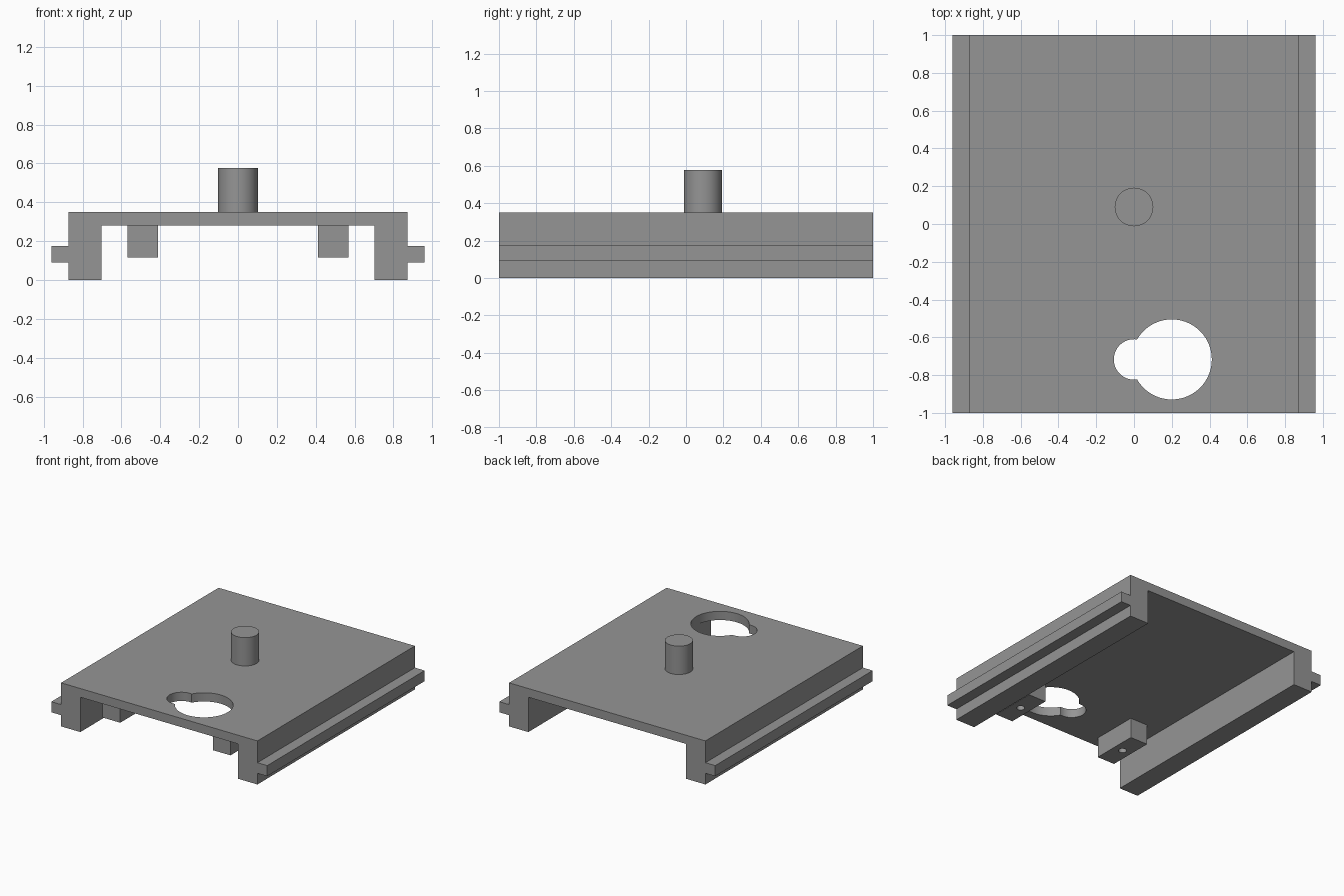
import bpy, bmesh, math

if "Cube" in bpy.data.objects:
    bpy.data.objects.remove(bpy.data.objects["Cube"])

grey = bpy.data.materials.new("plain grey")
grey.diffuse_color = (0.3, 0.3, 0.3, 1)
grey.use_nodes = True
grey.node_tree.nodes["Principled BSDF"].inputs["Base Color"].default_value = grey.diffuse_color


def finish(name, bm):
    bmesh.ops.recalc_face_normals(bm, faces=bm.faces[:])
    mesh = bpy.data.meshes.new(name)
    bm.to_mesh(mesh)
    bm.free()
    mesh.materials.append(grey)
    ob = bpy.data.objects.new(name, mesh)
    bpy.context.collection.objects.link(ob)
    return ob


def prism(name, pts, place, shift):
    """Extrude a closed outline; place maps a 2D point to 3D."""
    bm = bmesh.new()
    face = bm.faces.new([bm.verts.new(place(a, b)) for a, b in pts])
    ext = bmesh.ops.extrude_face_region(bm, geom=[face])
    bmesh.ops.translate(bm, vec=shift,
                        verts=[v for v in ext["geom"] if isinstance(v, bmesh.types.BMVert)])
    return finish(name, bm)


def arc(cx, cy, r, a0, a1, n):
    return [(cx + r * math.cos(a0 + (a1 - a0) * i / n),
             cy + r * math.sin(a0 + (a1 - a0) * i / n)) for i in range(n + 1)]


def cylinder(name, x, y, r, z0, z1, n=48):
    pts = arc(x, y, r, 0, 2 * math.pi, n)[:-1]
    return prism(name, pts, lambda a, b: (a, b, z0), (0, 0, z1 - z0))


def smooth(ob):
    bpy.ops.object.select_all(action='DESELECT')
    ob.select_set(True)
    bpy.context.view_layer.objects.active = ob
    bpy.ops.object.shade_smooth_by_angle(angle=math.radians(30))


def cut(ob, cutter):
    mod = ob.modifiers.new("cut", 'BOOLEAN')
    mod.operation, mod.solver, mod.object = 'DIFFERENCE', 'EXACT', cutter
    bpy.context.view_layer.objects.active = ob
    bpy.ops.object.modifier_apply(modifier=mod.name)
    bpy.data.objects.remove(cutter, do_unlink=True)
    smooth(ob)


# Channel body with side walls and outer rails, one cross-section along y
half = [(0.702, 0.28), (0.702, 0), (0.873, 0), (0.873, 0.09),
        (0.96, 0.09), (0.96, 0.175), (0.873, 0.175), (0.873, 0.35)]
section = half + [(-x, z) for x, z in reversed(half)]
body = prism("channel_body", section, lambda a, b: (a, -1, b), (0, 2, 0))

# Keyhole opening: large circle joined to a small one
HY, R, r, D = -0.717, 0.212, 0.107, 0.2
d = (D * D + R * R - r * r) / (2 * D)
h = math.sqrt(R * R - d * d)
big = math.atan2(h, -d)
small = math.atan2(h, D - d)
keyhole = arc(D, HY, R, -big, big, 56) + arc(0, HY, r, small, 2 * math.pi - small, 28)[1:-1]
cut(body, prism("keyhole_cutter", keyhole, lambda a, b: (a, b, 0.2), (0, 0, 0.3)))

# Round post on top
smooth(cylinder("post", 0, 0.09, 0.102, 0.35, 0.578))

# Mounting blocks under the plate, each with a screw hole
for side, name in ((-1, "left_mounting_block"), (1, "right_mounting_block")):
    x = 0.49 * side
    outline = [(x - 0.078, HY - 0.19), (x + 0.078, HY - 0.19),
               (x + 0.078, HY + 0.19), (x - 0.078, HY + 0.19)]
    block = prism(name, outline, lambda a, b: (a, b, 0.117), (0, 0, 0.163))
    cut(block, cylinder("screw_cutter", x, HY, 0.03, 0.05, 0.24, 24))
